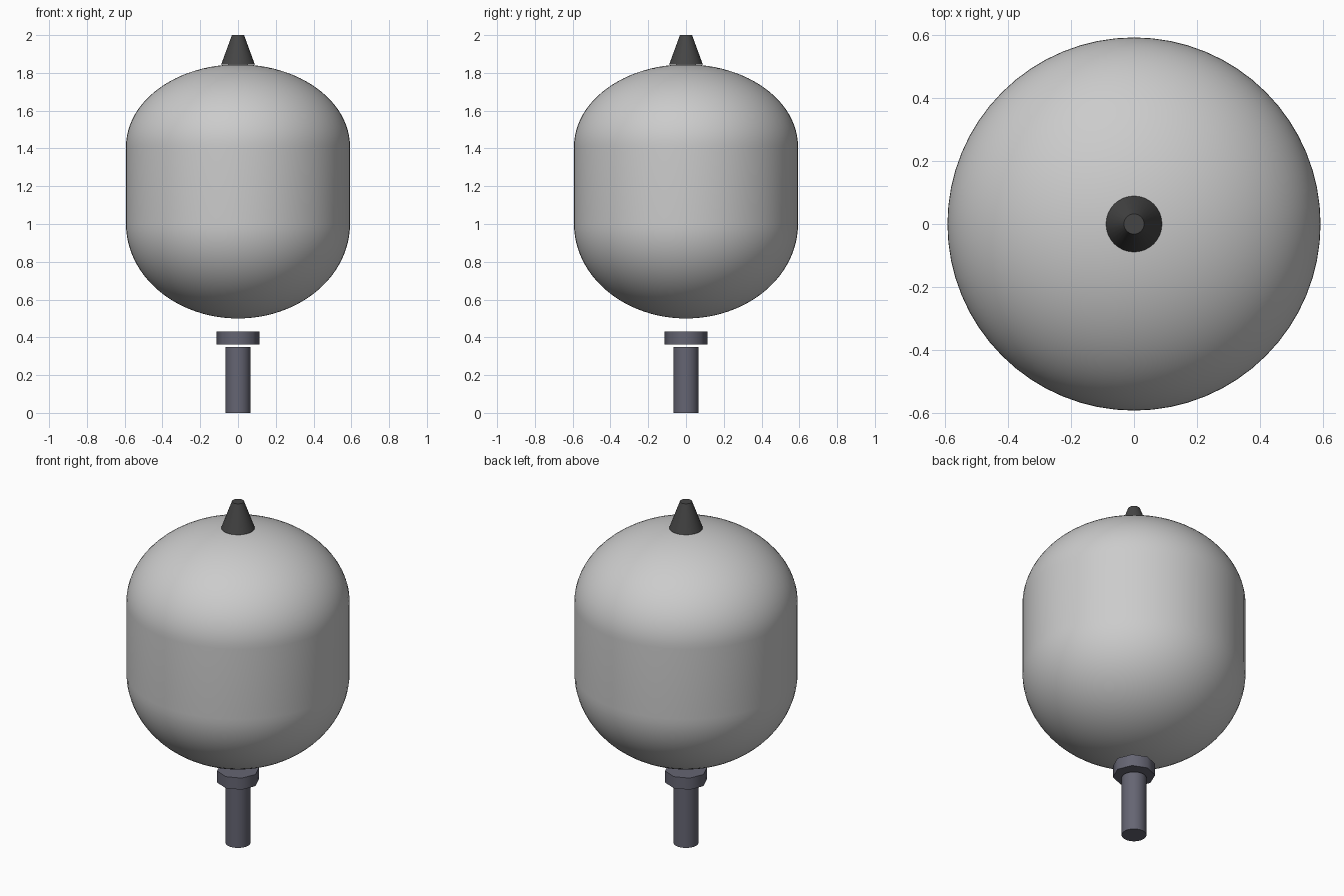
import bpy, math
from mathutils import Matrix

if "Cube" in bpy.data.objects:
    bpy.data.objects.remove(bpy.data.objects["Cube"])


def material(name, color):
    m = bpy.data.materials.new(name)
    m.use_nodes = True
    m.diffuse_color = (*color, 1)
    m.node_tree.nodes["Principled BSDF"].inputs["Base Color"].default_value = (*color, 1)
    return m


def finish(name, mat, angle=35):
    ob = bpy.context.object
    ob.name = ob.data.name = name
    ob.data.materials.append(mat)
    bpy.ops.object.shade_smooth_by_angle(angle=math.radians(angle))
    return ob


def cone(name, mat, r1, r2, z1, z2, sides, angle=35):
    bpy.ops.mesh.primitive_cone_add(vertices=sides, radius1=r1, radius2=r2, depth=z2 - z1,
                                    location=(0, 0, (z1 + z2) / 2))
    return finish(name, mat, angle)


grey = material("light grey", (0.6, 0.6, 0.6))
dark = material("charcoal", (0.06, 0.06, 0.06))
steel = material("blue grey metal", (0.13, 0.13, 0.17))

# Tank: a sphere split at its equator, each half stretched into a dome
RADIUS, WALL_LOW, WALL_HIGH, BOTTOM, TOP = 0.593, 1.0, 1.41, 0.5, 1.845
bpy.ops.mesh.primitive_uv_sphere_add(segments=64, ring_count=48, radius=1)
mesh = bpy.context.object.data
equator = [e for e in mesh.edges if all(abs(mesh.vertices[v].co.z) < 1e-4 for v in e.vertices)]
import bmesh
bm = bmesh.new()
bm.from_mesh(mesh)
bm.edges.ensure_lookup_table()
ring = [bm.edges[e.index] for e in equator]
lower = [v for v in bm.verts if v.co.z < -1e-4]
upper = [v for v in bm.verts if v.co.z > 1e-4]
# Cut the halves apart and bridge them with the straight wall
bmesh.ops.split_edges(bm, edges=ring)
for f in bm.faces:
    f.tag = f.calc_center_median().z > 0
for v in bm.verts:
    up = v.link_faces[0].tag
    base, height = (WALL_HIGH, TOP - WALL_HIGH) if up else (WALL_LOW, WALL_LOW - BOTTOM)
    v.co = (v.co.x * RADIUS, v.co.y * RADIUS, base + v.co.z * height)
bmesh.ops.bridge_loops(bm, edges=[e for e in bm.edges if e.is_boundary])
bmesh.ops.recalc_face_normals(bm, faces=bm.faces)
bm.to_mesh(mesh)
bm.free()
finish("tank", grey)

# Tapered cap on top, collar and pipe below
cone("top_cap", dark, 0.089, 0.032, TOP, 2.0, 32)
cone("collar", steel, 0.113, 0.113, 0.362, 0.43, 8, 60)
cone("pipe", steel, 0.066, 0.066, 0.0, 0.35, 32)
